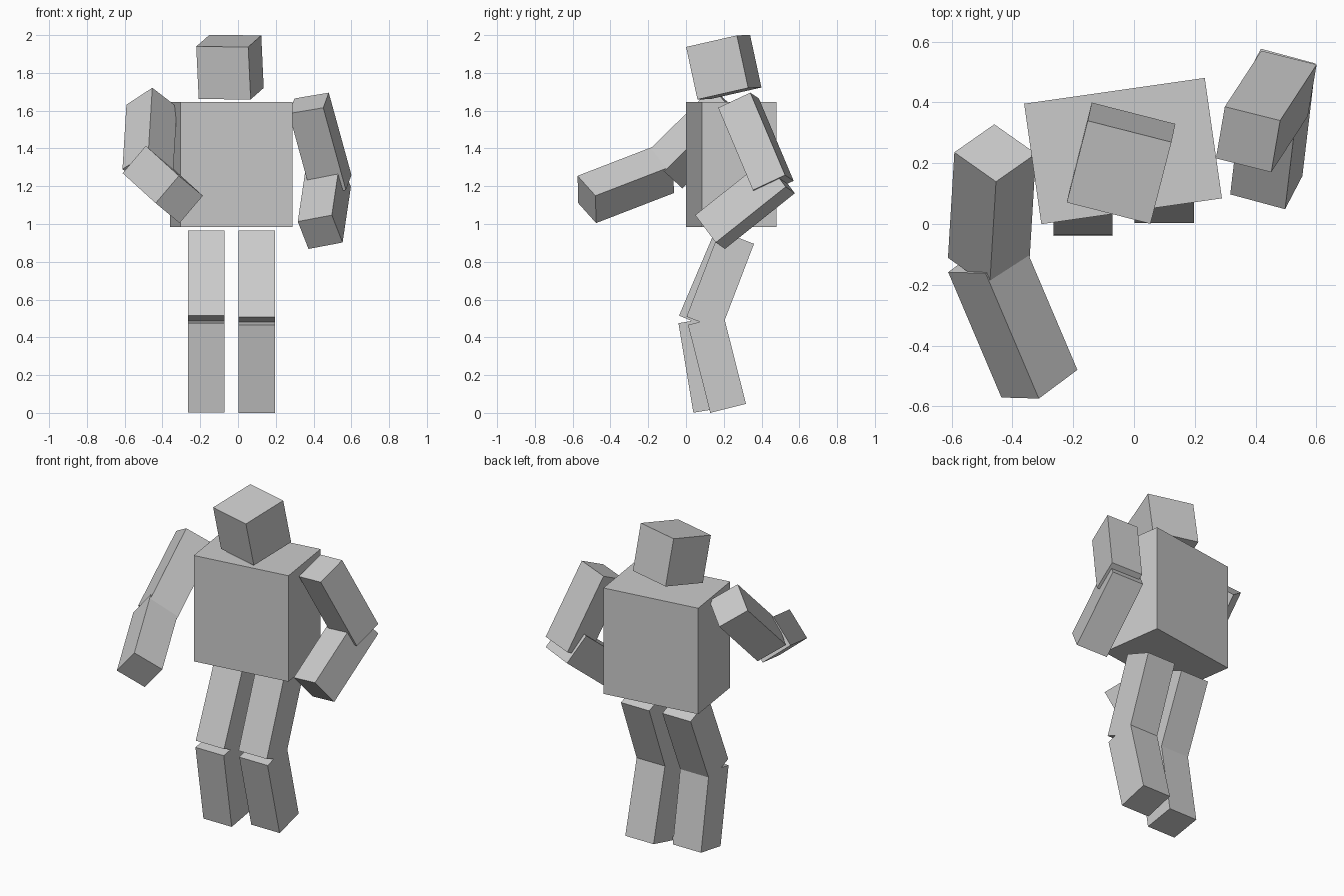
import bpy
import bmesh
from mathutils import Vector, Matrix

if "Cube" in bpy.data.objects:
    bpy.data.objects.remove(bpy.data.objects["Cube"])


def block(name, start, end, side, width, depth):
    """Box running from start to end, with its width along the side direction."""
    a, b = Vector(start), Vector(end)
    axis = (b - a).normalized()
    s = Vector(side)
    s = (s - axis * s.dot(axis)).normalized()
    t = axis.cross(s)
    rot = Matrix((s, t, axis)).transposed().to_4x4()
    size = Matrix.Diagonal((width, depth, (b - a).length, 1))
    bm = bmesh.new()
    bmesh.ops.create_cube(bm, size=1, matrix=rot @ size)
    mesh = bpy.data.meshes.new(name)
    bm.to_mesh(mesh)
    bm.free()
    obj = bpy.data.objects.new(name, mesh)
    obj.location = (a + b) / 2
    bpy.context.collection.objects.link(obj)
    return obj


# Torso, turned slightly
block("torso", (-0.036, 0.24, 0.985), (-0.036, 0.24, 1.645), (0.595, 0.085, 0), 0.6, 0.4)

# Head, tilted down and turned the other way
block("head", (-0.036, 0.23, 1.691), (-0.049, 0.17, 1.969), (0.275, -0.07, -0.003), 0.284, 0.284)

LEG, ARM = 0.195, 0.19

# Legs: (name, x, hip, knee of thigh, knee of shin, foot) in the y-z plane
for name, x, hip, k1, k2, foot in (
        ("right", -0.168, (0.244, 0.927), (0.053, 0.477), (0.056, 0.491), (0.135, 0.017)),
        ("left", 0.099, (0.269, 0.930), (0.094, 0.474), (0.105, 0.490), (0.223, 0.024))):
    block(name + "_upper_leg", (x, *k1), (x, *hip), (1, 0, 0), LEG, LEG)
    block(name + "_lower_leg", (x, *foot), (x, *k2), (1, 0, 0), LEG, LEG)

# Right arm, reaching forward
block("right_upper_arm", (-0.4565, 0.2335, 1.6255), (-0.4775, -0.1135, 1.284),
      (-0.14, 0.095, -0.095), ARM, ARM)
block("right_lower_arm", (-0.486, -0.113, 1.289), (-0.311, -0.525, 1.13),
      (-0.12, 0.005, -0.14), ARM, ARM)

# Left arm, swung back with a bent elbow
block("left_upper_arm", (0.375, 0.278, 1.64), (0.495, 0.462, 1.204),
      (0.18, -0.045, 0.03), ARM, ARM)
block("left_lower_arm", (0.479, 0.4975, 1.2525), (0.435, 0.1275, 0.9575),
      (0.185, -0.05, 0.035), ARM, ARM)
